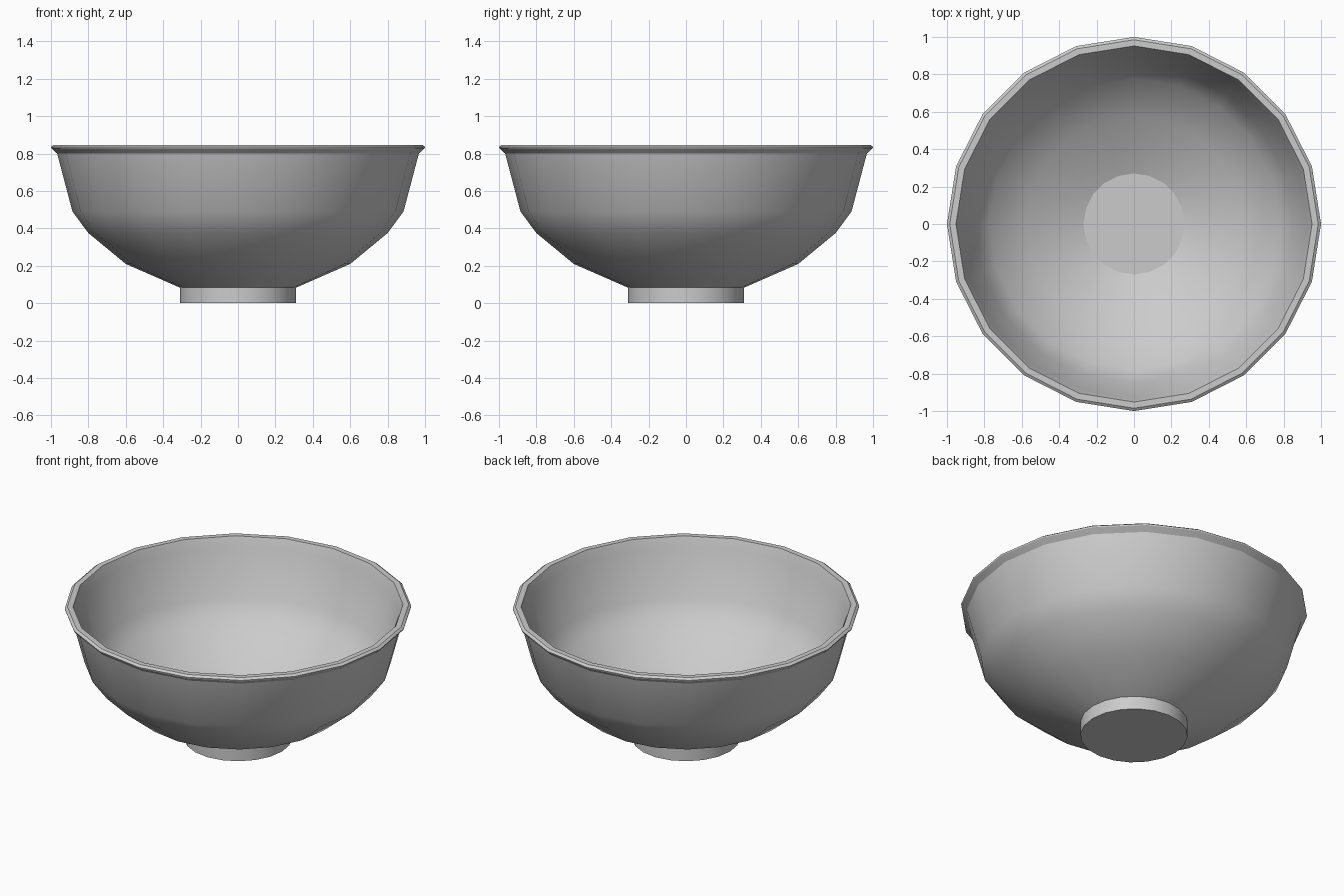
import bpy, bmesh
from math import cos, sin, tau, radians

if "Cube" in bpy.data.objects:
    bpy.data.objects.remove(bpy.data.objects["Cube"])

SIDES = 20

# Closed wall profile (radius, height): foot, outer wall, rim, inner wall, floor
PROFILE = [
    (0.31, 0.0), (0.31, 0.083), (0.60, 0.21), (0.80, 0.375), (0.885, 0.49),
    (0.967, 0.80), (0.998, 0.828), (1.0, 0.836), (0.985, 0.847), (0.952, 0.847),
    (0.93, 0.79), (0.85, 0.50), (0.775, 0.40), (0.58, 0.245), (0.27, 0.115),
]


def lathe(name, profile, sides):
    bm = bmesh.new()
    rings = [[bm.verts.new((r * cos(tau * i / sides), r * sin(tau * i / sides), z))
              for i in range(sides)] for r, z in profile]
    for a, b in zip(rings, rings[1:]):
        for i in range(sides):
            j = (i + 1) % sides
            bm.faces.new((a[i], a[j], b[j], b[i]))
    # Flat underside of the foot and flat floor inside
    bm.faces.new(rings[0][::-1])
    bm.faces.new(rings[-1])
    bmesh.ops.recalc_face_normals(bm, faces=bm.faces)
    mesh = bpy.data.meshes.new(name)
    bm.to_mesh(mesh)
    bm.free()
    obj = bpy.data.objects.new(name, mesh)
    bpy.context.collection.objects.link(obj)
    return obj


# Footed bowl
bowl = lathe("bowl", PROFILE, SIDES)
bpy.context.view_layer.objects.active = bowl
bowl.select_set(True)
bpy.ops.object.shade_smooth_by_angle(angle=radians(31))
# Keep the floor disc crisp
for face in bowl.data.polygons:
    if len(face.vertices) > 4:
        face.use_smooth = False
